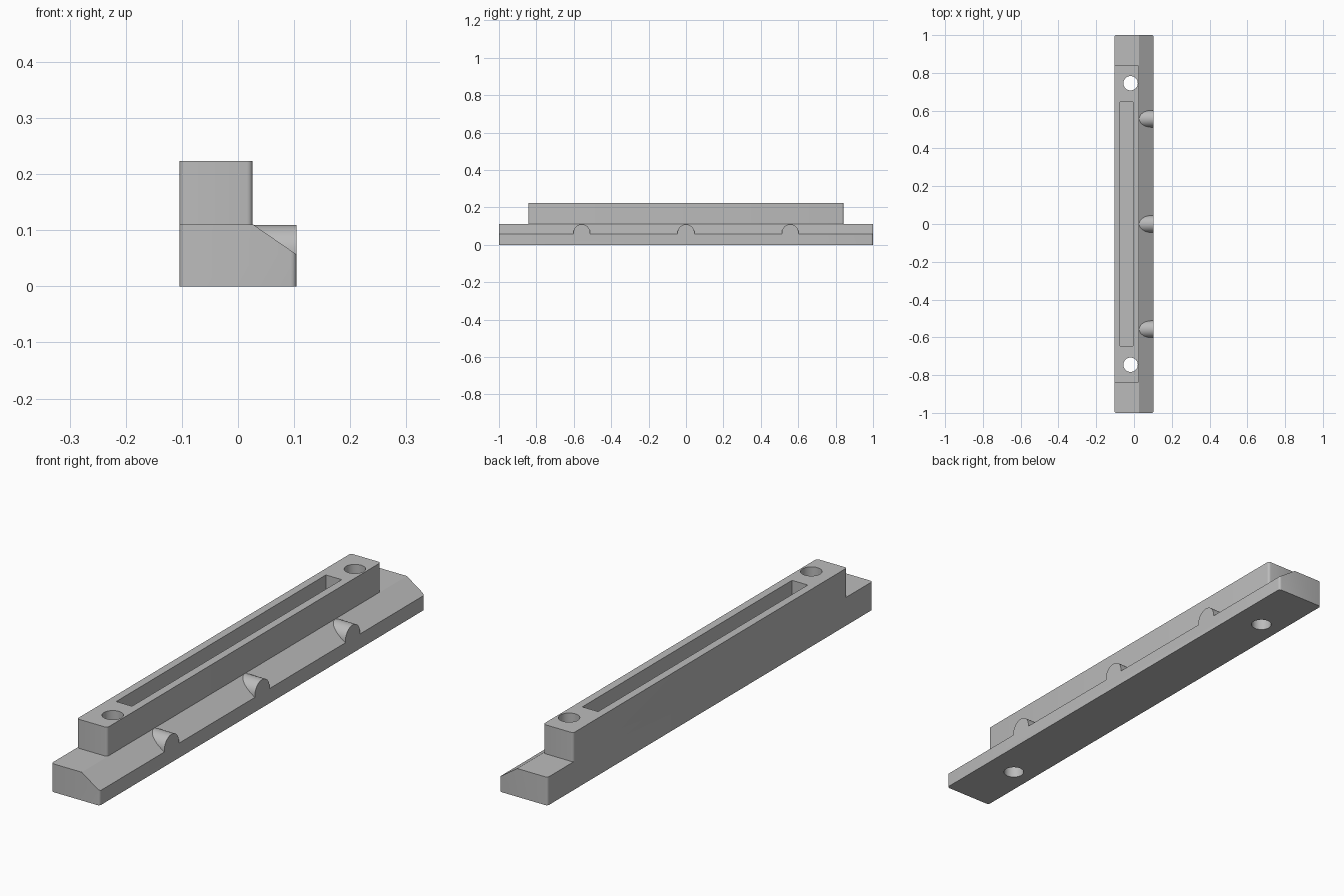
import bpy, bmesh, math
from mathutils import Vector

cube = bpy.data.objects.get("Cube")
if cube:
    bpy.data.objects.remove(cube, do_unlink=True)

grey = bpy.data.materials.new("light_grey")
grey.use_nodes = True
colour = (0.5, 0.5, 0.5, 1)
grey.diffuse_color = colour
grey.node_tree.nodes["Principled BSDF"].inputs["Base Color"].default_value = colour


def prism(name, points, sweep, rounding=0.0):
    """Extrude a closed outline along sweep, optionally rounding upright edges."""
    bm = bmesh.new()
    face = bm.faces.new([bm.verts.new(p) for p in points])
    ext = bmesh.ops.extrude_face_region(bm, geom=[face])
    moved = [v for v in ext["geom"] if isinstance(v, bmesh.types.BMVert)]
    bmesh.ops.translate(bm, verts=moved, vec=Vector(sweep))
    bmesh.ops.recalc_face_normals(bm, faces=bm.faces[:])
    if rounding:
        upright = [e for e in bm.edges
                   if (e.verts[0].co - e.verts[1].co).xy.length < 1e-5]
        bmesh.ops.bevel(bm, geom=upright, offset=rounding, segments=4,
                        profile=0.5, affect='EDGES')
    mesh = bpy.data.meshes.new(name)
    bm.to_mesh(mesh)
    bm.free()
    mesh.materials.append(grey)
    obj = bpy.data.objects.new(name, mesh)
    bpy.context.collection.objects.link(obj)
    return obj


def box(name, x0, x1, half_y, z0, z1, rounding=0.0):
    outline = [(x0, -half_y, z0), (x1, -half_y, z0),
               (x1, half_y, z0), (x0, half_y, z0)]
    return prism(name, outline, (0, 0, z1 - z0), rounding)


def combine(target, tool, operation):
    mod = target.modifiers.new("combine", 'BOOLEAN')
    mod.operation = operation
    mod.solver = 'EXACT'
    mod.object = tool
    bpy.context.view_layer.objects.active = target
    bpy.ops.object.modifier_apply(modifier=mod.name)
    bpy.data.objects.remove(tool, do_unlink=True)


SIDE, STEP, TOP, CREST = 0.104, 0.11, 0.223, 0.027

# Long base with a sloping shoulder
section = [(-SIDE, 0), (SIDE, 0), (SIDE, 0.057), (CREST, STEP), (-SIDE, STEP)]
body = prism("rail_body", [(x, -1, z) for x, z in section], (0, 2, 0), 0.01)

# Raised bar
combine(body, box("raised_bar", -SIDE, 0.026, 0.842, STEP, TOP, 0.01), 'UNION')

# Round-topped ribs on the slope
R = 0.045
for y in (-0.557, 0, 0.557):
    arch = [(0.02, y + R * math.cos(math.pi * i / 24),
             STEP - 0.0005 - R + R * math.sin(math.pi * i / 24)) for i in range(25)]
    arch += [(0.02, y - R, 0.02), (0.02, y + R, 0.02)]
    combine(body, prism("rib", arch, (SIDE - 0.02, 0, 0)), 'UNION')

# Long slot in the top
combine(body, box("slot_cutter", -0.073, -0.005, 0.645, STEP + 0.002, TOP + 0.1),
        'DIFFERENCE')

# Through holes at both ends
for y in (-0.745, 0.745):
    ring = [(-0.018 + 0.038 * math.cos(math.tau * i / 40),
             y + 0.038 * math.sin(math.tau * i / 40), -0.1) for i in range(40)]
    combine(body, prism("hole_cutter", ring, (0, 0, 0.5)), 'DIFFERENCE')

# Smooth only the rounded surfaces
bpy.ops.object.select_all(action='DESELECT')
body.select_set(True)
bpy.context.view_layer.objects.active = body
bpy.ops.object.shade_smooth_by_angle(angle=math.radians(30))
